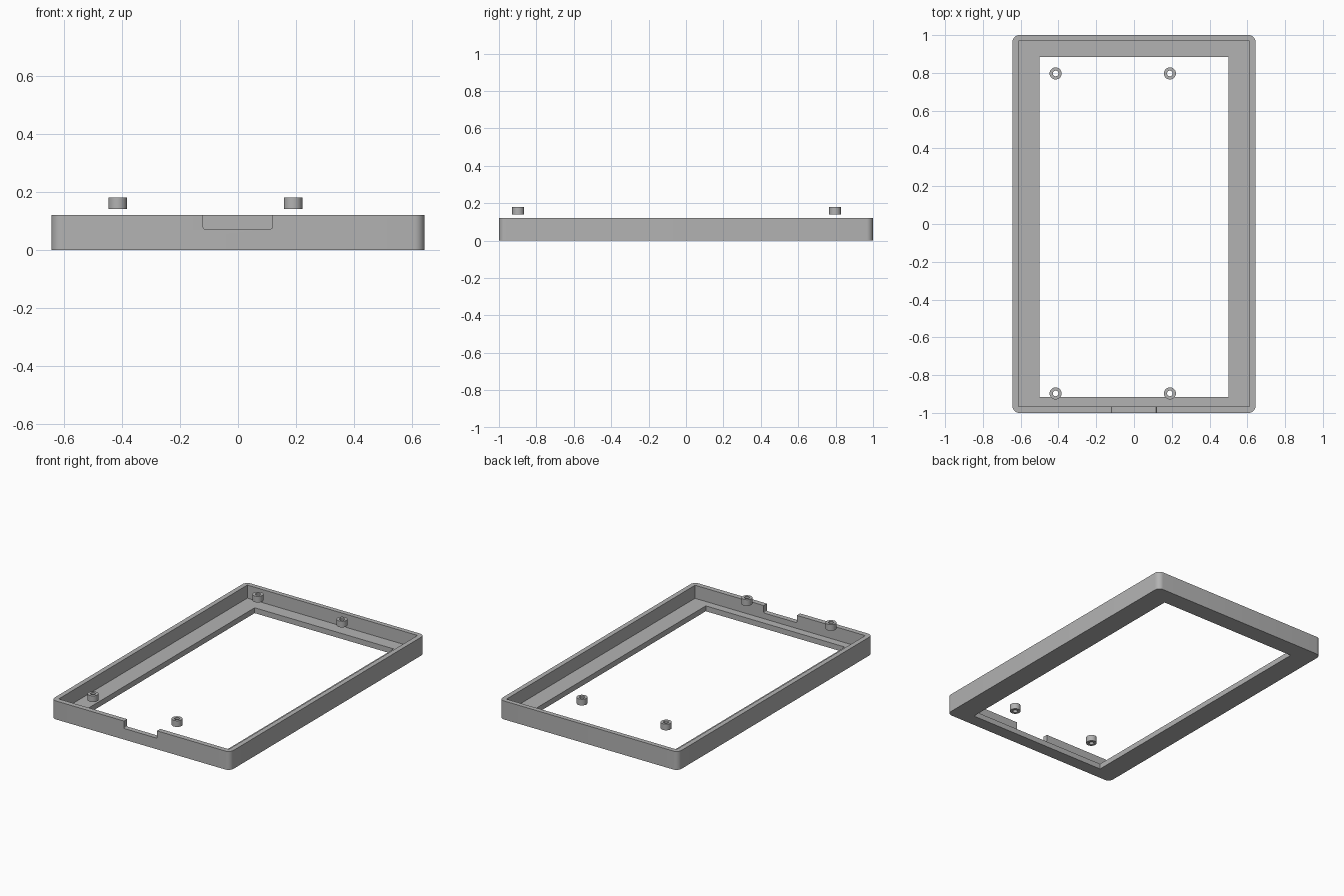
import bpy
import bmesh
from mathutils import Vector

cube = bpy.data.objects.get("Cube")
if cube:
    bpy.data.objects.remove(cube, do_unlink=True)

grey = bpy.data.materials.new("plain grey")
grey.use_nodes = True
grey.diffuse_color = (0.45, 0.45, 0.45, 1)
grey.node_tree.nodes["Principled BSDF"].inputs["Base Color"].default_value = grey.diffuse_color


def finish(name, bm):
    bmesh.ops.recalc_face_normals(bm, faces=bm.faces)
    mesh = bpy.data.meshes.new(name)
    bm.to_mesh(mesh)
    bm.free()
    mesh.materials.append(grey)
    obj = bpy.data.objects.new(name, mesh)
    bpy.context.collection.objects.link(obj)
    return obj


def block(name, low, high, round_axis=2, radius=0):
    """Box between two corners, with the edges along one axis rounded."""
    low, high = Vector(low), Vector(high)
    bm = bmesh.new()
    bmesh.ops.create_cube(bm, size=1)
    for v in bm.verts:
        v.co = (low + high) / 2 + v.co * (high - low)
    if radius:
        edges = [e for e in bm.edges
                 if abs((e.verts[0].co - e.verts[1].co)[round_axis]) > 0.01]
        bmesh.ops.bevel(bm, geom=edges, offset=radius, segments=8,
                        profile=0.5, affect='EDGES')
    return finish(name, bm)


def tube(name, x, y, z0, z1, outer, inner, sides=32):
    """Hollow cylinder made by spinning its rectangular section."""
    bm = bmesh.new()
    section = [(inner, z0), (outer, z0), (outer, z1), (inner, z1)]
    verts = [bm.verts.new((x + r, y, z)) for r, z in section]
    edges = [bm.edges.new((verts[i], verts[(i + 1) % 4])) for i in range(4)]
    bmesh.ops.spin(bm, geom=verts + edges, cent=(x, y, 0), axis=(0, 0, 1),
                   angle=6.283185307, steps=sides, use_duplicate=False)
    bmesh.ops.remove_doubles(bm, verts=bm.verts, dist=0.0005)
    return finish(name, bm)


def activate(obj):
    bpy.ops.object.select_all(action='DESELECT')
    obj.select_set(True)
    bpy.context.view_layer.objects.active = obj


def cut(obj, cutter):
    mod = obj.modifiers.new("cut", 'BOOLEAN')
    mod.operation = 'DIFFERENCE'
    mod.solver = 'EXACT'
    mod.object = cutter
    activate(obj)
    bpy.ops.object.modifier_apply(modifier=mod.name)
    bpy.data.objects.remove(cutter, do_unlink=True)


def smooth(obj):
    activate(obj)
    bpy.ops.object.shade_smooth_by_angle(angle=0.52)


# Bezel: rounded tray with a recess, a screen opening and a front notch
bezel = block("bezel_frame", (-0.643, -1, 0), (0.643, 1, 0.12), radius=0.035)
cut(bezel, block("recess", (-0.612, -0.967, 0.035), (0.612, 0.97, 0.3)))
cut(bezel, block("screen_opening", (-0.5, -0.917, -0.1), (0.5, 0.885, 0.2)))
cut(bezel, block("front_notch", (-0.12, -1.1, 0.072), (0.118, -0.94, 0.3),
                 round_axis=1, radius=0.006))
smooth(bezel)

# Four floating mounting spacers
for end, y in (("front", -0.897), ("back", 0.797)):
    for side, x in (("right", -0.415), ("left", 0.19)):
        smooth(tube(f"{end}_{side}_spacer", x, y, 0.14, 0.18, 0.032, 0.015))
